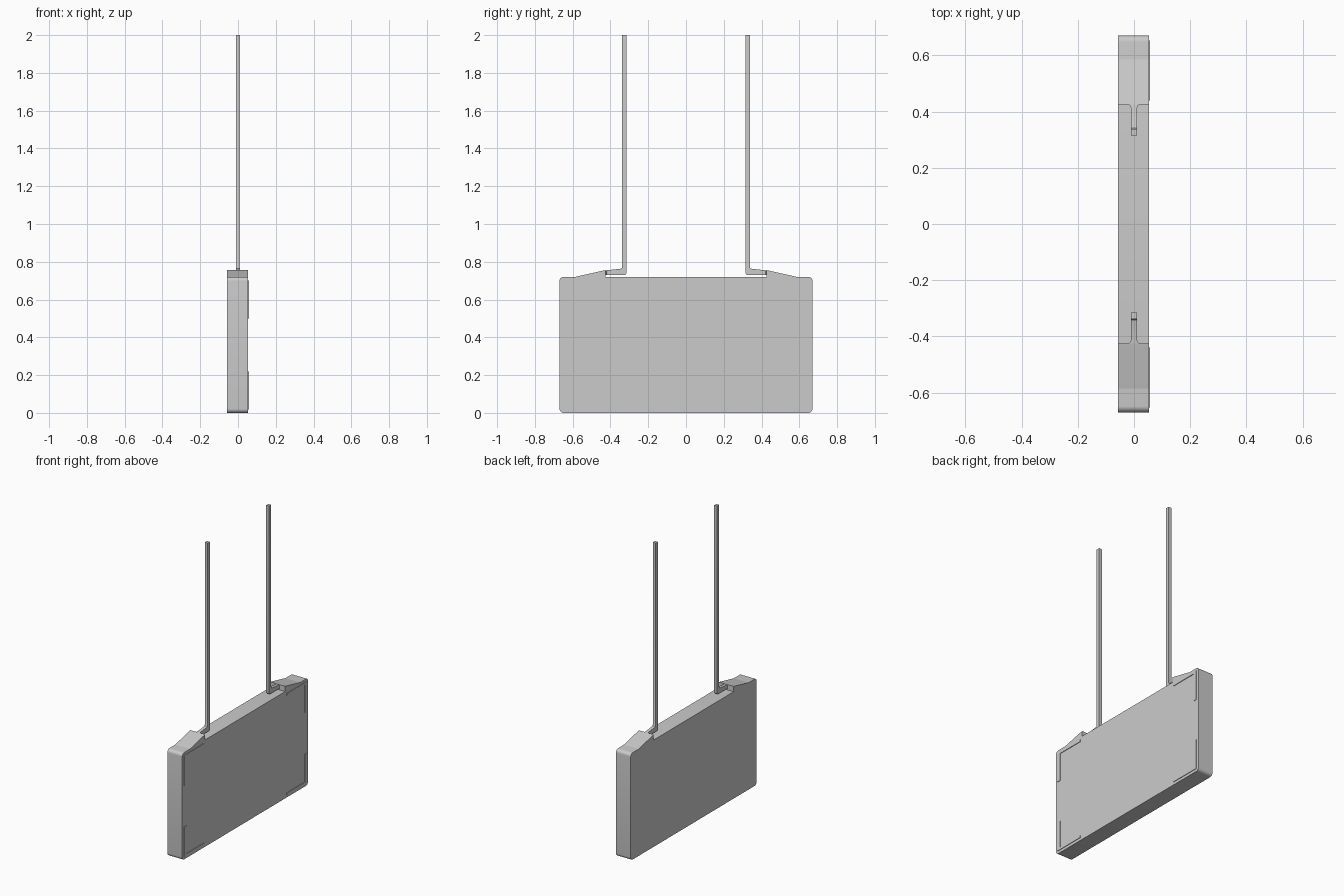
import bpy, bmesh, math

if "Cube" in bpy.data.objects:
    bpy.data.objects.remove(bpy.data.objects["Cube"])

X0, X1 = -0.057, 0.053      # back and front of the panel
HALF_Y, TOP = 0.67, 0.72


def prism(name, pts, lo, hi, to3d):
    """Extrude a 2D outline between lo and hi; to3d maps (a, b, depth) to a point."""
    bm = bmesh.new()
    rings = [[bm.verts.new(to3d(a, b, d)) for a, b in pts] for d in (lo, hi)]
    bm.faces.new(rings[0])
    bm.faces.new(rings[1])
    n = len(pts)
    for i in range(n):
        j = (i + 1) % n
        bm.faces.new((rings[0][i], rings[0][j], rings[1][j], rings[1][i]))
    bmesh.ops.recalc_face_normals(bm, faces=bm.faces)
    me = bpy.data.meshes.new(name)
    bm.to_mesh(me)
    bm.free()
    ob = bpy.data.objects.new(name, me)
    bpy.context.collection.objects.link(ob)
    return ob


def side(name, pts, lo, hi):
    return prism(name, pts, lo, hi, lambda a, b, d: (d, a, b))


def arc(cy, cz, r, a0, a1, n=6):
    return [(cy + r * math.cos(math.radians(a0 + (a1 - a0) * i / n)),
             cz + r * math.sin(math.radians(a0 + (a1 - a0) * i / n))) for i in range(n + 1)]


# Panel body with rounded corners
r = 0.022
outline = (arc(HALF_Y - r, r, r, -90, 0) + arc(HALF_Y - r, TOP - r, r, 0, 90)
           + arc(-HALF_Y + r, TOP - r, r, 90, 180) + arc(-HALF_Y + r, r, r, 180, 270))
body = side("sign_panel", outline, X0, X1)

for s, tag in ((1, "back"), (-1, "front")):
    # Sloped shoulder on top of the panel
    side("shoulder_" + tag, [(s * y, z) for y, z in
         [(0.585, 0.715), (0.585, TOP), (0.56, 0.726), (0.425, 0.756), (0.425, 0.715)]], X0, X1)

    # Hanger: short arm bending into a long square rod
    bend = arc(0.327, 0.742, 0.012, 270, 180, 4)
    hanger = [(0.43, 0.73)] + bend + [(0.315, 2.0), (0.338, 2.0), (0.338, 0.772)]
    hanger += [(0.341, 0.765), (0.347, 0.763), (0.43, 0.754)]
    side("hanger_" + tag, [(s * y, z) for y, z in hanger], -0.011, 0.011)

    # Flared root where the arm meets the shoulder
    root = [(-0.02, 0.43), (-0.019, 0.424), (-0.014, 0.421), (-0.011, 0.412)]
    root += [(-x, y) for x, y in reversed(root)]
    prism("arm_root_" + tag, [(x, s * y) for x, y in root], 0.73, 0.754,
          lambda a, b, d: (a, b, d))

    # Thin raised L-shaped corner strips on the panel face
    for t, level in ((1, "upper"), (-1, "lower")):
        o, i, e = 0.652, 0.63, 0.44          # outer, inner, leg end (along y)
        zo, zi, ze = 0.342, 0.328, 0.14      # same, measured from panel mid-height
        ell = [(o, zo), (o, ze), (i, ze), (i, zi), (e, zi), (e, zo)]
        side(f"corner_strip_{level}_{tag}",
             [(s * y, 0.36 + t * z) for y, z in ell], X1 - 0.003, 0.057)

# Smooth the rounded parts while keeping edges sharp
for ob in bpy.data.objects:
    ob.select_set(True)
bpy.context.view_layer.objects.active = body
bpy.ops.object.shade_smooth_by_angle(angle=math.radians(30))
